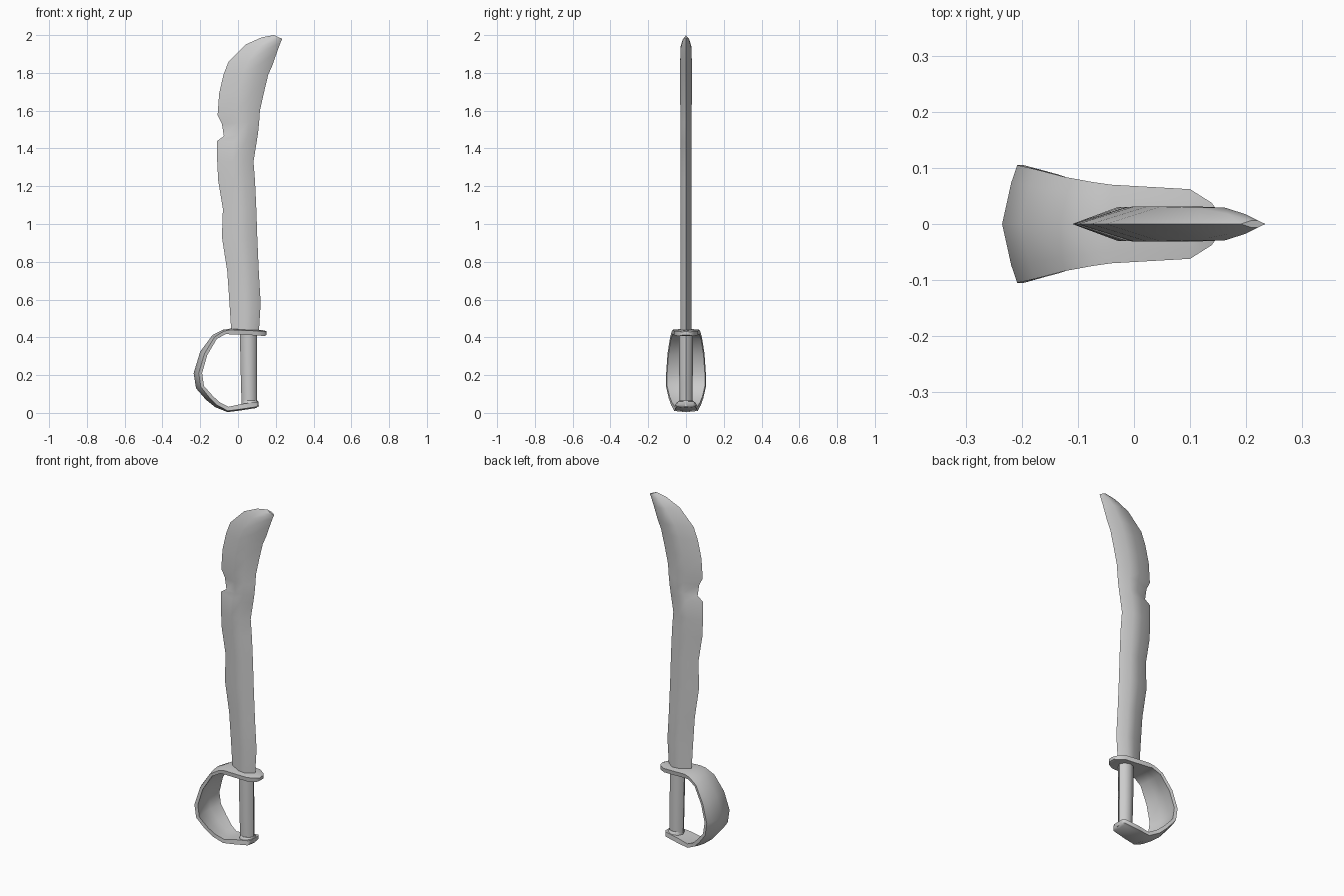
import bpy, bmesh, math
from mathutils import Vector


def loft(name, rings, angle=35):
    """Skin a list of equal-length point rings and cap both ends."""
    bm = bmesh.new()
    loops = [[bm.verts.new(p) for p in ring] for ring in rings]
    n = len(loops[0])
    for a, b in zip(loops, loops[1:]):
        for i in range(n):
            bm.faces.new((a[i], a[(i + 1) % n], b[(i + 1) % n], b[i]))
    bm.faces.new(loops[0][::-1])
    bm.faces.new(loops[-1])
    bmesh.ops.recalc_face_normals(bm, faces=bm.faces)
    mesh = bpy.data.meshes.new(name)
    bm.to_mesh(mesh)
    bm.free()
    obj = bpy.data.objects.new(name, mesh)
    bpy.context.collection.objects.link(obj)
    bpy.ops.object.select_all(action='DESELECT')
    obj.select_set(True)
    bpy.context.view_layer.objects.active = obj
    bpy.ops.object.shade_smooth_by_angle(angle=math.radians(angle))
    return obj


# Blade: left edge x, z, right edge x, z, half thickness
blade = [
    (-.035, .42, .110, .42, .030), (-.045, .58, .120, .58, .030),
    (-.057, .75, .110, .75, .030), (-.085, .93, .102, .93, .030),
    (-.080, 1.08, .097, 1.08, .030), (-.105, 1.23, .090, 1.23, .030),
    (-.110, 1.33, .082, 1.33, .030), (-.110, 1.44, .098, 1.43, .030),
    (-.075, 1.465, .106, 1.48, .030), (-.085, 1.53, .112, 1.54, .030),
    (-.108, 1.575, .116, 1.60, .030), (-.100, 1.69, .136, 1.69, .031),
    (-.077, 1.79, .160, 1.79, .031), (-.050, 1.86, .182, 1.84, .031),
    (.040, 1.95, .210, 1.92, .029), (.125, 1.988, .225, 1.96, .018),
    (.190, 2.00, .234, 1.98, .006),
]


def blade_ring(xl, zl, xr, zr, t):
    l, r = Vector((xl, 0, zl)), Vector((xr, 0, zr))
    section = [(0, 0), (.42, -1), (.72, -1), (1, 0), (.72, 1), (.42, 1)]
    return [l.lerp(r, f) + Vector((0, s * t, 0)) for f, s in section]


loft("blade", [blade_ring(*s) for s in blade], 40)

# Hand guard: outer x, z, inner x, z, half width, bow across the width
guard = [
    (.152, .432, .152, .412, .020, 0), (.138, .437, .138, .407, .038, 0),
    (.100, .440, .100, .410, .062, 0), (-.040, .446, -.040, .416, .070, 0),
    (-.080, .440, -.065, .417, .075, .3), (-.135, .412, -.112, .392, .084, .7),
    (-.200, .325, -.163, .305, .098, 1), (-.235, .210, -.190, .210, .105, 1),
    (-.222, .130, -.180, .142, .105, 1), (-.170, .070, -.132, .088, .092, .8),
    (-.120, .030, -.095, .055, .078, .5), (-.055, .004, -.050, .032, .062, .1),
    (.015, .013, .012, .046, .058, 0), (.098, .026, .098, .058, .050, 0),
    (.108, .036, .108, .060, .036, 0),
]


def guard_ring(ox, oz, ix, iz, w, bow):
    o, i = Vector((ox, 0, oz)), Vector((ix, 0, iz))
    y = Vector((0, w, 0))
    edge = o.lerp(i, .2 + .4 * bow)
    inner = o.lerp(i, 1 - .45 * bow)
    return [o, o.lerp(edge, .6) + y * .7, edge + y, i + y * .95, inner + y * .3,
            inner - y * .3, i - y * .95, edge - y, o.lerp(edge, .6) - y * .7]


loft("hand_guard", [guard_ring(*s) for s in guard], 50)


# Grip and pommel: eight-sided columns (centre x, z, radius x, radius y)
def column(name, stations):
    return loft(name, [[(cx + rx * math.cos(k * math.pi / 4),
                         ry * math.sin(k * math.pi / 4), z) for k in range(8)]
                       for cx, z, rx, ry in stations], 50)


column("grip", [(.060, .04, .041, .034), (.057, .22, .043, .036),
                (.055, .42, .045, .036)])
column("pommel", [(.064, .035, .046, .050), (.064, .055, .045, .046),
                  (.062, .066, .041, .036)])
